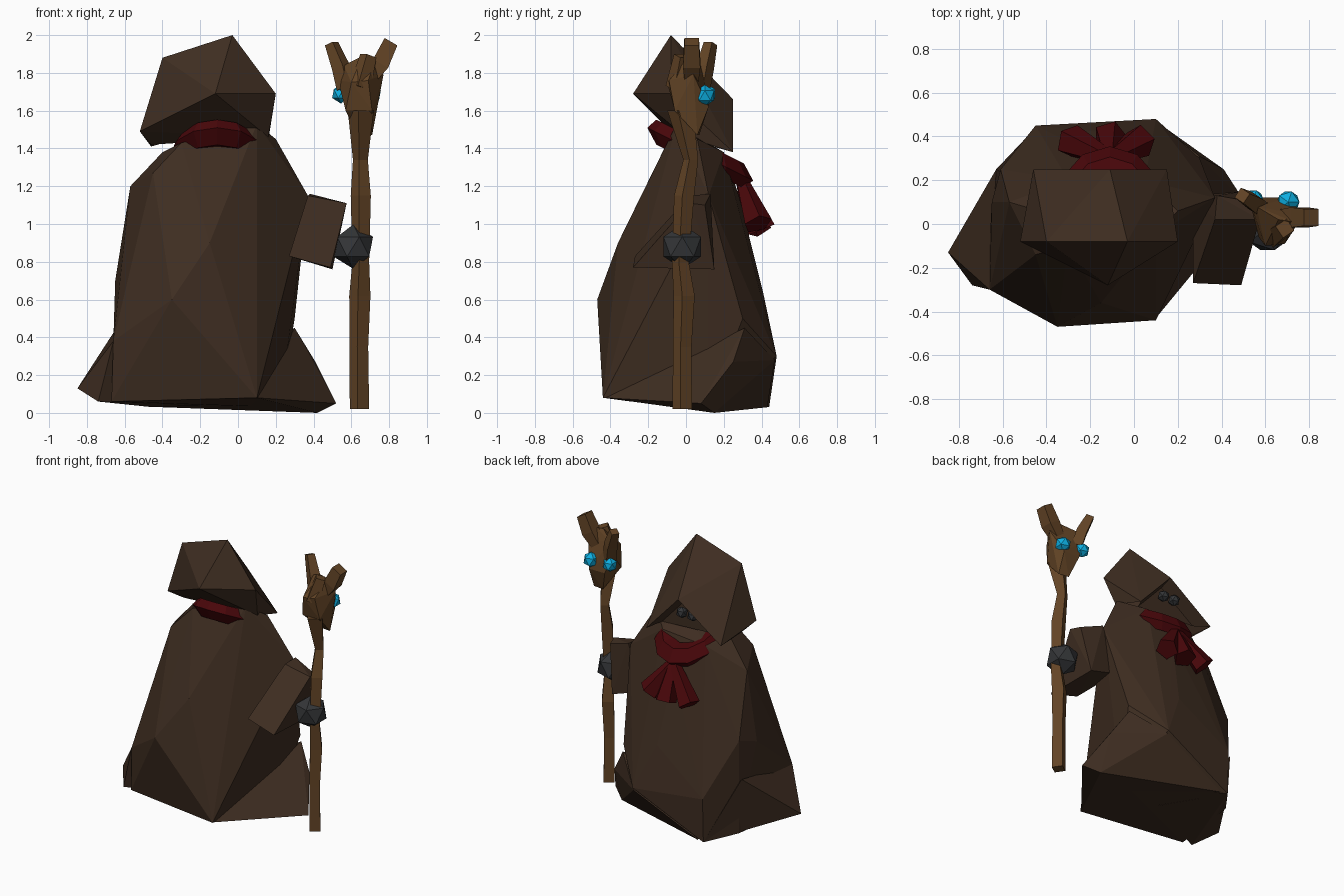
import bpy
import bmesh
from math import cos, sin, pi
from mathutils import Vector, Matrix

cube = bpy.data.objects.get("Cube")
if cube:
    bpy.data.objects.remove(cube, do_unlink=True)


def material(name, rgb):
    mat = bpy.data.materials.new(name)
    mat.use_nodes = True
    mat.diffuse_color = (*rgb, 1)
    shader = mat.node_tree.nodes["Principled BSDF"]
    shader.inputs["Base Color"].default_value = (*rgb, 1)
    shader.inputs["Roughness"].default_value = 0.9
    return mat


CLOTH = material("brown cloth", (0.048, 0.026, 0.015))
WOOD = material("staff wood", (0.125, 0.058, 0.019))
RED = material("dark red scarf", (0.066, 0.002, 0.003))
BLUE = material("blue crystal", (0.004, 0.42, 0.74))
GREY = material("charcoal", (0.034, 0.036, 0.039))


def finish(name, bm, mat):
    bmesh.ops.recalc_face_normals(bm, faces=bm.faces)
    mesh = bpy.data.meshes.new(name)
    bm.to_mesh(mesh)
    bm.free()
    mesh.materials.append(mat)
    obj = bpy.data.objects.new(name, mesh)
    bpy.context.collection.objects.link(obj)
    return obj


def hull_mesh(points):
    """Faceted solid wrapped around a few corner points."""
    bm = bmesh.new()
    for p in points:
        bm.verts.new(p)
    bmesh.ops.convex_hull(bm, input=bm.verts)
    loose = [v for v in bm.verts if not v.link_faces]
    bmesh.ops.delete(bm, geom=loose, context='VERTS')
    bmesh.ops.dissolve_limit(bm, angle_limit=0.02, verts=bm.verts, edges=bm.edges)
    return bm


def hull(name, points, mat):
    return finish(name, hull_mesh(points), mat)


def tube(name, path, sides, mat):
    """Faceted tube along (x, y, z, radius) stations."""
    bm = bmesh.new()
    axis = Vector(path[-1][:3]) - Vector(path[0][:3])
    turn = axis.to_track_quat('Z', 'Y')
    rings = []
    for x, y, z, r in path:
        angles = [2 * pi * (i + 0.5) / sides for i in range(sides)]
        rings.append([bm.verts.new(Vector((x, y, z)) + turn @ Vector((r * cos(a), r * sin(a), 0)))
                      for a in angles])
    for low, high in zip(rings, rings[1:]):
        for i in range(sides):
            j = (i + 1) % sides
            bm.faces.new((low[i], low[j], high[j], high[i]))
    bm.faces.new(rings[0])
    bm.faces.new(rings[-1])
    return finish(name, bm, mat)


def ball(name, centre, radius, mat):
    bm = bmesh.new()
    bmesh.ops.create_icosphere(bm, subdivisions=1, radius=radius,
                               matrix=Matrix.Translation(centre))
    return finish(name, bm, mat)


# Robe: main body
hull("robe", [
    (-0.67, -0.29, 0.06), (0.1, -0.44, 0.08), (0.22, 0.12, 0.03),
    (-0.45, 0.44, 0.03), (-0.6, 0.24, 0.06),
    (0.1, 0.48, 0.3), (-0.45, 0.45, 0.35), (-0.35, -0.47, 0.6),
    (-0.66, -0.3, 0.38), (-0.65, 0.1, 0.7), (-0.61, 0.25, 0.75),
    (-0.05, 0.41, 0.63), (0.3, 0.3, 0.5), (-0.15, -0.36, 0.9),
    (-0.57, 0.1, 1.2), (-0.45, -0.14, 1.27), (-0.4, 0.05, 1.38),
    (-0.1, 0.28, 1.15), (0.37, 0.12, 1.15), (0.2, 0.06, 1.45),
    (0.1, -0.05, 1.53), (-0.3, -0.1, 1.43), (0.05, 0.2, 1.38),
    (-0.3, 0.2, 1.35)], CLOTH)

# Robe: flared hem corners
hull("hem_right_flare", [
    (-0.85, -0.13, 0.13), (-0.74, -0.28, 0.06), (-0.66, -0.3, 0.38),
    (-0.63, 0.25, 0.47), (-0.45, 0.44, 0.03), (-0.2, 0, 0.04)], CLOTH)
hull("hem_left_flare", [
    (0.52, 0.08, 0.05), (0.42, 0.15, 0), (0.41, 0.25, 0.27),
    (0.3, 0.31, 0.45), (0.1, -0.43, 0.08),
    (-0.4, 0.43, 0.03), (0.1, 0.47, 0.28)], CLOTH)

# Sleeve opening towards the staff
hull("left_sleeve", [
    (0.575, 0.02, 1.11), (0.55, 0.1, 1.1), (0.49, -0.28, 0.77),
    (0.5, 0.15, 0.76), (0.27, -0.27, 0.83), (0.27, 0.13, 0.83),
    (0.37, 0.02, 1.15), (0.38, 0.13, 1.16)], CLOTH)

# Hood with a recessed face opening, open below the chin
hood = hull_mesh([
    (-0.4, -0.08, 1.88), (-0.03, -0.08, 2), (0.2, -0.08, 1.69),
    (-0.52, -0.08, 1.49), (-0.12, -0.28, 1.69), (-0.46, 0.02, 1.42),
    (0.16, 0, 1.46), (-0.46, 0.25, 1.41), (-0.11, 0.25, 1.66),
    (0.15, 0.25, 1.38)])
hood.normal_update()
opening = max(hood.faces, key=lambda f: f.normal.y)
bmesh.ops.inset_region(hood, faces=[opening], thickness=0.025, use_even_offset=True)
for v in opening.verts:
    v.co.y -= 0.1
under = [f for f in hood.faces if all(v.co.z < 1.47 and v.co.y > -0.01 for v in f.verts)]
bmesh.ops.delete(hood, geom=under, context='FACES')
finish("hood", hood, CLOTH)

for side, x in (("right", -0.19), ("left", -0.1)):
    ball(side + "_eye", (x, 0.19, 1.54), 0.042, GREY)

# Scarf: tilted neck loop
bm = bmesh.new()
loop, section = 12, 5
rings = []
for i in range(loop):
    a = 2 * pi * i / loop
    ring = []
    for j in range(section):
        b = 2 * pi * j / section
        bulge = 0.07 * cos(b)
        y = (0.21 + bulge) * sin(a)
        ring.append(bm.verts.new((-0.11 + (0.18 + bulge) * cos(a), 0.075 + y,
                                  1.37 - 0.5 * y + 0.07 * sin(b))))
    rings.append(ring)
for i in range(loop):
    near, far = rings[i], rings[(i + 1) % loop]
    for j in range(section):
        k = (j + 1) % section
        bm.faces.new((near[j], near[k], far[k], far[j]))
finish("scarf_loop", bm, RED)

# Scarf: three hanging tails
for name, x, y, z in (("right", -0.29, 0.38, 0.98), ("middle", -0.11, 0.4, 0.97),
                      ("left", 0.03, 0.38, 1.0)):
    tube(name + "_scarf_tail", [(-0.11, 0.3, 1.22, 0.035), (x, y, z, 0.078)], 5, RED)

# Staff and the hand holding it
tube("staff_shaft", [
    (0.643, -0.02, 0.02, 0.052), (0.64, -0.02, 0.35, 0.05),
    (0.645, -0.01, 0.62, 0.057), (0.65, -0.03, 0.8, 0.045),
    (0.65, -0.01, 1.15, 0.054), (0.648, 0.025, 1.34, 0.04),
    (0.65, -0.03, 1.6, 0.07)], 4, WOOD)
ball("left_hand", (0.61, -0.02, 0.88), 0.117, GREY)

# Staff head with three prongs
hull("staff_head", [
    (0.63, 0.07, 1.47), (0.71, 0.06, 1.47), (0.57, -0.06, 1.6),
    (0.71, -0.06, 1.6), (0.53, 0.1, 1.76), (0.77, 0.04, 1.79),
    (0.71, 0.12, 1.62), (0.58, 0.12, 1.62), (0.6, -0.1, 1.75),
    (0.69, -0.09, 1.76), (0.56, 0.08, 1.84), (0.66, 0.02, 1.89),
    (0.73, 0.01, 1.88)], WOOD)
for name, path in (
        ("right", [(0.57, 0.08, 1.72, 0.05), (0.545, 0.1, 1.83, 0.05), (0.495, 0.13, 1.955, 0.037)]),
        ("left", [(0.69, 0.03, 1.76, 0.05), (0.755, 0.03, 1.85, 0.065), (0.81, 0.03, 1.965, 0.055)])):
    tube(name + "_prong", path, 4, WOOD)
tube("front_prong", [(0.645, -0.05, 1.72, 0.06), (0.69, -0.02, 1.89, 0.045)], 4, WOOD)

# Crystals set in the staff head
ball("right_crystal", (0.545, 0.11, 1.69), 0.052, BLUE)
ball("left_crystal", (0.705, 0.1, 1.68), 0.057, BLUE)
